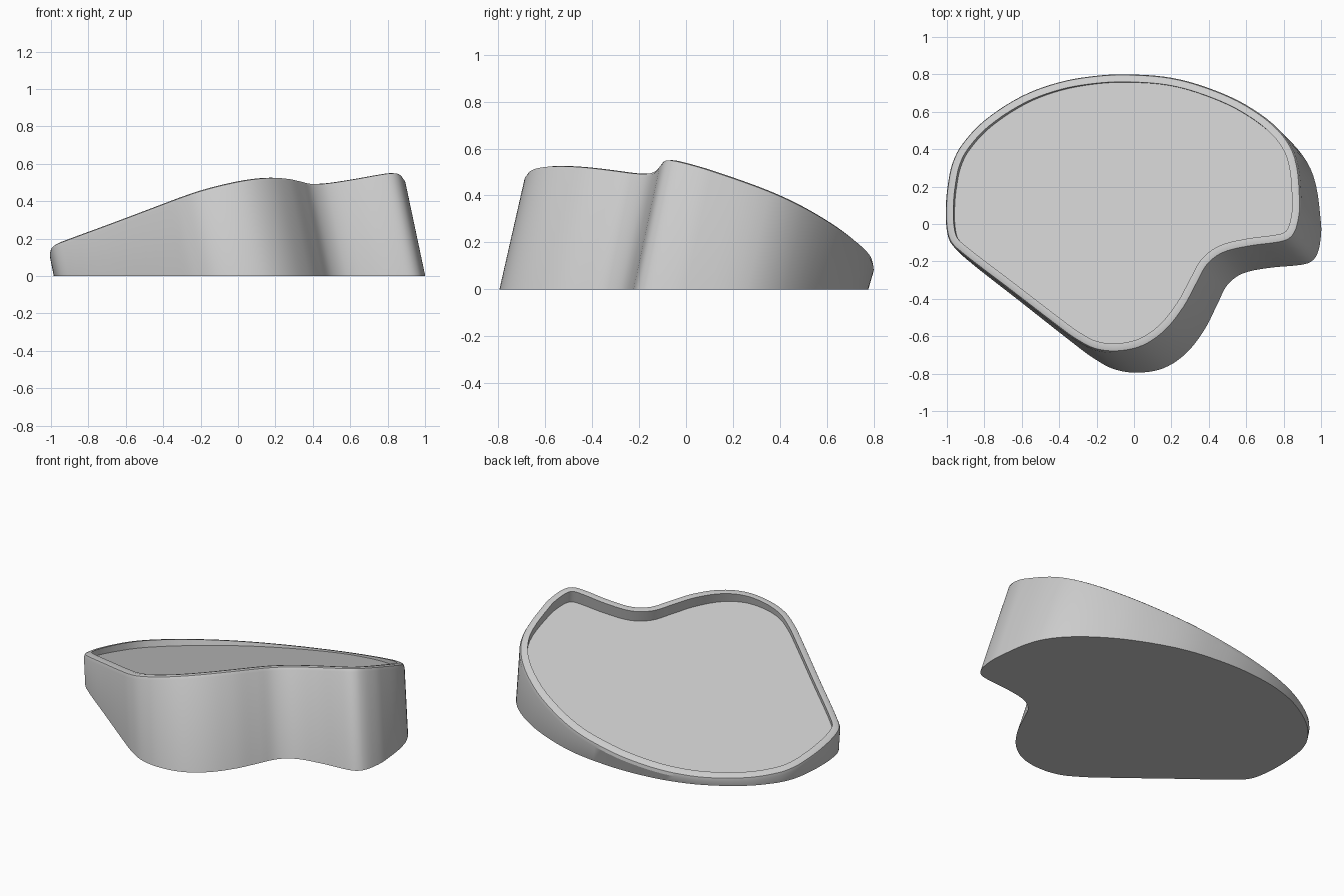
import bpy
import bmesh
import math
from mathutils import Vector

default_cube = bpy.data.objects.get("Cube")
if default_cube:
    bpy.data.objects.remove(default_cube, do_unlink=True)

# Leaning direction of the walls, and sloping planes (height, x slope, y slope)
LEAN = Vector((-0.21, 0.215, 1))
TOP_PLANE = (0.36, 0.21, -0.26)
FLOOR_PLANE = (0.302, 0.185, -0.238)
BEVEL, RIM = 0.024, 0.045

# Footprint on the ground, counter-clockwise
FOOTPRINT = [
    (1, 0), (.958, .26), (.855, .423), (.66, .574), (.446, .678), (.234, .745),
    (0, .774), (-.184, .774), (-.391, .746), (-.596, .676), (-.797, .547),
    (-.915, .415), (-.962, .311), (-.981, .186), (-.985, .08), (-.978, -.03),
    (-.955, -.12), (-.905, -.18), (-.61, -.413), (-.315, -.645), (-.22, -.715),
    (-.11, -.775), (.02, -.795), (.16, -.77), (.28, -.69), (.38, -.56),
    (.45, -.42), (.5, -.325), (.58, -.265), (.72, -.235), (.88, -.22),
    (.94, -.205), (.975, -.17), (.995, -.1),
]


def smooth_loop(points, steps):
    """Closed smooth curve through the points."""
    pts = [Vector(p) for p in points]
    count = len(pts)
    result = []
    for i in range(count):
        a, b, c, d = (pts[(i + k) % count] for k in (-1, 0, 1, 2))
        # Tangents scaled by chord length avoid overshoot on uneven spacing
        chord = (c - b).length
        tan_b = (c - a).normalized() * chord
        tan_c = (d - b).normalized() * chord
        for s in range(steps):
            t = s / steps
            u = 1 - t
            result.append((b * (u * u * (1 + 2 * t)) + tan_b * (t * u * u)
                           + c * (t * t * (3 - 2 * t)) - tan_c * (t * t * u)).to_3d())
    return result


def slide_to(p, plane):
    """Move a point along the lean until it meets the plane."""
    height, sx, sy = plane
    gap = height + sx * p.x + sy * p.y - p.z
    return p + LEAN * (gap / (1 - sx * LEAN.x - sy * LEAN.y))


def rim_z(x, y):
    """Height of the slightly domed rim."""
    height, sx, sy = TOP_PLANE
    return height + sx * x + sy * y - 0.05 * y * y - 0.06 * x * y


def rim_ring(outline, inset, drop):
    """Inset copy of the top outline, lowered along the lean."""
    ring = []
    for i, p in enumerate(outline):
        along = outline[(i + 1) % len(outline)] - outline[i - 1]
        q = p + Vector((-along.y, along.x, 0)).normalized() * inset
        q.z = rim_z(q.x, q.y)
        ring.append(q - LEAN * drop)
    return ring


def make_material(name, value):
    mat = bpy.data.materials.new(name)
    mat.use_nodes = True
    colour = (value, value, value, 1)
    mat.diffuse_color = colour
    mat.node_tree.nodes["Principled BSDF"].inputs["Base Color"].default_value = colour
    return mat


ground = smooth_loop(FOOTPRINT, 5)
top = [slide_to(p, TOP_PLANE) for p in ground]

# Rings from the ground, over the bevelled rim, down to the recessed floor
rings = [ground]
ARC = 2
for k in range(ARC + 1):
    angle = math.pi / 2 * k / ARC
    rings.append(rim_ring(top, BEVEL * (1 - math.cos(angle)), BEVEL * (1 - math.sin(angle))))
inner_edge = rim_ring(top, RIM, 0)
rings.append(inner_edge)
rings.append([slide_to(p, FLOOR_PLANE) for p in inner_edge])

# Solid body: flat underside, leaning wall, rim and floor
bm = bmesh.new()
loops = [[bm.verts.new(p) for p in ring] for ring in rings]
for low, high in zip(loops, loops[1:]):
    for i in range(len(low)):
        j = (i + 1) % len(low)
        bm.faces.new((low[i], low[j], high[j], high[i]))
bm.faces.new(loops[0][::-1])
bm.faces.new(loops[-1])
bmesh.ops.recalc_face_normals(bm, faces=bm.faces)

mesh = bpy.data.meshes.new("tray_body")
bm.to_mesh(mesh)
bm.free()
mesh.materials.append(make_material("light_grey", 0.6))
body = bpy.data.objects.new("tray_body", mesh)
bpy.context.collection.objects.link(body)

bpy.ops.object.select_all(action='DESELECT')
body.select_set(True)
bpy.context.view_layer.objects.active = body
bpy.ops.object.shade_smooth_by_angle(angle=math.radians(25))
